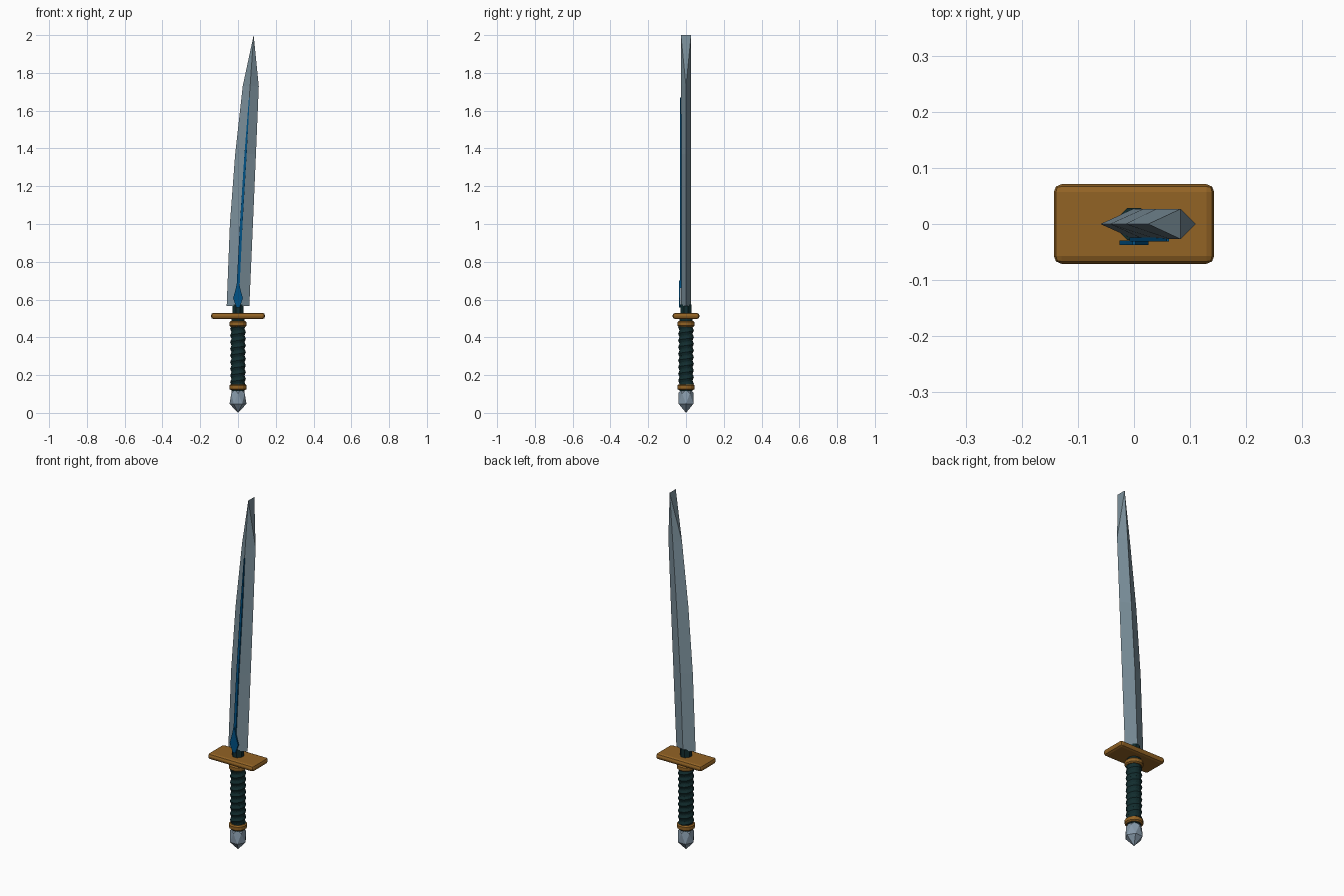
import bpy, bmesh, math

if "Cube" in bpy.data.objects:
    bpy.data.objects.remove(bpy.data.objects["Cube"])


def mat(name, rgb):
    m = bpy.data.materials.new(name)
    m.diffuse_color = (*rgb, 1)
    m.use_nodes = True
    m.node_tree.nodes["Principled BSDF"].inputs["Base Color"].default_value = m.diffuse_color
    return m


STEEL = mat("steel", (0.20, 0.28, 0.33))
GEM = mat("pommel_steel", (0.24, 0.32, 0.40))
BRASS = mat("brass", (0.29, 0.125, 0.018))
GRIP = mat("dark_leather", (0.006, 0.026, 0.028))
BLUE = mat("blue_inlay", (0.0, 0.085, 0.24))


def mesh_obj(name, verts, faces, material):
    me = bpy.data.meshes.new(name)
    me.from_pydata(verts, [], faces)
    bm = bmesh.new()
    bm.from_mesh(me)
    bmesh.ops.remove_doubles(bm, verts=bm.verts, dist=1e-5)
    bmesh.ops.recalc_face_normals(bm, faces=bm.faces)
    bm.to_mesh(me)
    bm.free()
    ob = bpy.data.objects.new(name, me)
    bpy.context.collection.objects.link(ob)
    me.materials.append(material)
    return ob


def loft(name, rings, material):
    """Skin a list of equal-length closed rings, capping both ends."""
    n = len(rings[0])
    verts = [v for r in rings for v in r]
    faces = [(k * n + i, k * n + (i + 1) % n, (k + 1) * n + (i + 1) % n, (k + 1) * n + i)
             for k in range(len(rings) - 1) for i in range(n)]
    faces += [tuple(range(n)), tuple(range(len(verts) - n, len(verts)))]
    return mesh_obj(name, verts, faces, material)


def lathe(name, profile, sides, material):
    step = 2 * math.pi / sides
    return loft(name, [[(r * math.cos((i + .5) * step), r * math.sin((i + .5) * step), z)
                        for i in range(sides)] for r, z in profile], material)


# blade: diamond section; z, left edge, ridge, right edge
T = 0.027
SECTIONS = [(0.566, -0.06, 0.0, 0.06), (1.0, -0.043, 0.017, 0.079),
            (1.37, -0.015, 0.04, 0.095), (1.73, 0.025, 0.064, 0.11)]
rings = [[(l, 0, z), (m, -T, z), (r, 0, z), (m, T, z)] for z, l, m, r in SECTIONS]
verts = [v for r in rings for v in r] + [(0.083, -T, 2.0), (0.083, T, 2.0)]
faces = [(k * 4 + i, k * 4 + (i + 1) % 4, k * 4 + 4 + (i + 1) % 4, k * 4 + 4 + i)
         for k in range(3) for i in range(4)]
faces += [(0, 1, 2, 3), (12, 13, 16), (12, 16, 17), (12, 17, 15),
          (14, 16, 13), (14, 17, 16), (14, 15, 17)]
mesh_obj("blade", verts, faces, STEEL)


def plate(name, rows, y0, y1):
    """Thin plate facing the front; rows of (centre x, half width, z)."""
    loft(name, [[(x - w, y0, z), (x + w, y0, z), (x + w, y1, z), (x - w, y1, z)]
                for x, w, z in rows], BLUE)


# blue inlay on the front of the blade
plate("inlay_line", [(0, 0.008, 0.66), (0.017, 0.007, 1.0), (0.04, 0.006, 1.37),
                     (0.06, 0.002, 1.67)], -0.031, -0.024)
plate("inlay_leaf", [(0, 0.008, 0.558), (0, 0.026, 0.607), (0, 0.014, 0.65),
                     (0, 0.003, 0.70)], -0.037, -0.029)

# collar under the blade
lathe("blade_collar", [(0.031, 0.49), (0.031, 0.573)], 8, GRIP)

# guard
bpy.ops.mesh.primitive_cube_add(size=1, location=(0, 0, 0.513))
guard = bpy.context.object
guard.name = "guard"
guard.scale = (0.286, 0.142, 0.033)
bpy.ops.object.transform_apply(location=False, rotation=False, scale=True)
guard.data.materials.append(BRASS)
bev = guard.modifiers.new("bevel", 'BEVEL')
bev.width, bev.segments = 0.014, 2

# grip core, spiral wrap and end rings
lathe("grip_core", [(0.036, 0.115), (0.036, 0.50)], 16, GRIP)
turns, per = 9, 16
wrap = []
for i in range(turns * per + 1):
    a = 2 * math.pi * i / per
    z = 0.145 + 0.318 * i / (turns * per)
    ring = []
    for j in range(6):
        b = math.pi * j / 3
        r = 0.030 + 0.0115 * math.cos(b)
        ring.append((r * math.cos(a), r * math.sin(a), z + 0.017 * math.sin(b)))
    wrap.append(ring)
loft("grip_wrap", wrap, GRIP)
for name, z in (("lower_ring", 0.136), ("upper_ring", 0.471)):
    lathe(name, [(0.040, z - 0.015), (0.047, z - 0.009), (0.047, z + 0.009),
                 (0.040, z + 0.015)], 16, BRASS)

# faceted pommel: alternating triangles between staggered rings
verts = []
for r, z, off in ((0.032, 0.122, 0), (0.041, 0.103, 0.5), (0.045, 0.048, 0)):
    verts += [(r * math.cos((i + off) * math.pi / 3), r * math.sin((i + off) * math.pi / 3), z)
              for i in range(6)]
verts.append((0, 0, 0.004))
faces = [tuple(range(6))]
for i in range(6):
    j = (i + 1) % 6
    faces += [(i, 6 + i, j), (j, 6 + i, 6 + j), (6 + i, 12 + i, 12 + j),
              (6 + i, 12 + j, 6 + j), (12 + i, 18, 12 + j)]
pommel = mesh_obj("pommel", verts, faces, GEM)
for v in pommel.data.vertices:
    if v.co.z < 0.01:
        v.co.z = 0.0
